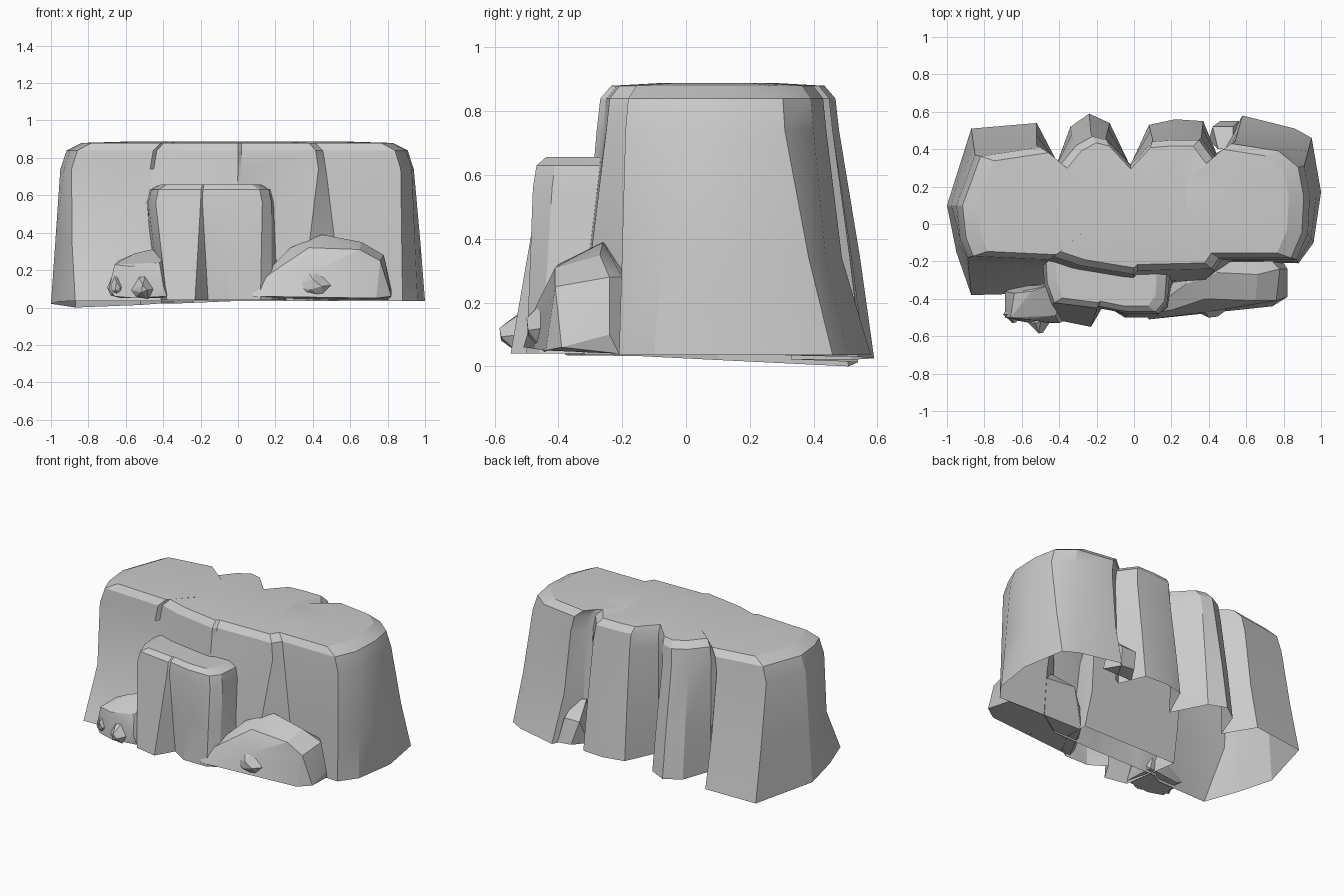
import bpy, bmesh
from mathutils import Vector


def finish(name, bm, angle=0.42):
    bmesh.ops.recalc_face_normals(bm, faces=bm.faces[:])
    me = bpy.data.meshes.new(name)
    bm.to_mesh(me)
    bm.free()
    ob = bpy.data.objects.new(name, me)
    bpy.context.collection.objects.link(ob)
    bpy.ops.object.select_all(action='DESELECT')
    ob.select_set(True)
    bpy.context.view_layer.objects.active = ob
    bpy.ops.object.shade_smooth_by_angle(angle=angle)
    return ob


def loft(name, outline, base_z, levels, centre):
    """Rock wall, open below. Outline rows: base x, y, top x, y, blend at the ledge.
    Levels: (z, blend or None for the ledge, x shrink, y shrink)."""
    bm = bmesh.new()
    rings = []
    for z, t, sx, sy in levels:
        ring = []
        for bx, by, tx, ty, k in outline:
            p = Vector((bx, by)).lerp(Vector((tx, ty)), k if t is None else t)
            h = base_z(bx, by) if z == 0 else z
            ring.append(bm.verts.new((centre[0] + (p.x - centre[0]) * sx,
                                      centre[1] + (p.y - centre[1]) * sy, h)))
        rings.append(ring)
    n = len(outline)
    for a, b in zip(rings, rings[1:]):
        for i in range(n):
            j = (i + 1) % n
            bm.faces.new((a[i], a[j], b[j], b[i]))
    cap = bm.faces.new(rings[-1])
    bmesh.ops.triangulate(bm, faces=[cap])
    return finish(name, bm)


def boulder(name, points):
    bm = bmesh.new()
    for p in points:
        bm.verts.new(p)
    res = bmesh.ops.convex_hull(bm, input=bm.verts[:])
    junk = {v for v in res["geom_interior"] if isinstance(v, bmesh.types.BMVert)}
    bmesh.ops.delete(bm, geom=list(junk), context='VERTS')
    bmesh.ops.dissolve_limit(bm, angle_limit=0.12, verts=bm.verts[:], edges=bm.edges[:])
    return finish(name, bm, 0.35)


# Main cliff, front edge left to right, then the fluted back right to left
cliff = [
    (-0.87, -0.38, -0.89, -0.18, 0.85), (-0.50, -0.37, -0.47, -0.20, 0.75),
    (-0.44, -0.33, -0.45, -0.18, 0.5), (-0.30, -0.33, -0.30, -0.23, 0.45),
    (-0.02, -0.33, 0.00, -0.28, 0.3), (0.03, -0.33, 0.02, -0.26, 0.3),
    (0.36, -0.32, 0.43, -0.25, 0.3), (0.54, -0.20, 0.47, -0.19, 0.3),
    (0.88, -0.21, 0.87, -0.19, 0.45), (0.96, -0.10, 0.93, -0.05, 0.45),
    (1.00, 0.17, 0.94, 0.15, 0.4), (0.95, 0.46, 0.91, 0.31, 0.5),
    (0.86, 0.51, 0.80, 0.40, 0.65), (0.58, 0.58, 0.54, 0.44, 0.65),
    (0.48, 0.40, 0.48, 0.37, 0.5), (0.44, 0.38, 0.44, 0.35, 0.5),
    (0.37, 0.55, 0.36, 0.46, 0.4), (0.22, 0.56, 0.22, 0.46, 0.4),
    (0.08, 0.53, 0.10, 0.45, 0.4), (-0.02, 0.31, -0.02, 0.32, 0.4),
    (-0.13, 0.54, -0.15, 0.46, 0.4), (-0.24, 0.59, -0.23, 0.48, 0.4),
    (-0.34, 0.52, -0.32, 0.43, 0.4), (-0.41, 0.33, -0.41, 0.32, 0.4),
    (-0.52, 0.54, -0.52, 0.42, 0.55), (-0.87, 0.51, -0.85, 0.37, 0.5),
    (-1.00, 0.10, -0.95, 0.10, 0.45), (-0.95, -0.15, -0.93, -0.08, 0.6),
]
loft("main_cliff", cliff,
     lambda x, y: 0.035 - 0.035 * max(0, min(1, -x / 0.85)) * max(0, min(1, (y + 0.2) / 0.7)),
     [(0, 0, 1, 1), (0.34, None, 1, 1), (0.74, 1, 1, 1),
      (0.84, 1, 0.965, 0.97), (0.88, 1, 0.88, 0.88), (0.888, 1, 0.6, 0.5)], (0, 0.10))

# Lower buttress standing in front of the cliff
buttress = [
    (-0.44, -0.15, -0.49, -0.15, 0.6), (-0.40, -0.40, -0.48, -0.32, 0.6),
    (-0.38, -0.52, -0.44, -0.43, 0.5), (-0.23, -0.55, -0.20, -0.46, 0.5),
    (-0.16, -0.43, -0.19, -0.45, 0.5), (-0.05, -0.50, -0.03, -0.48, 0.5),
    (0.12, -0.50, 0.13, -0.48, 0.5), (0.18, -0.46, 0.18, -0.42, 0.6),
    (0.26, -0.32, 0.19, -0.28, 0.8), (0.26, -0.15, 0.19, -0.15, 0.8),
]
loft("front_buttress", buttress, lambda x, y: 0.04,
     [(0, 0, 1, 1), (0.30, None, 1, 1), (0.56, 1, 1, 1),
      (0.63, 1, 0.95, 0.96), (0.657, 1, 0.8, 0.85)], (-0.15, -0.2))

# Fallen boulders along the foot of the wall
boulder("right_boulder", [
    (0.06, -0.48, 0.10), (0.08, -0.51, 0.06), (0.20, -0.46, 0.20), (0.20, -0.25, 0.18),
    (0.28, -0.32, 0.32), (0.45, -0.26, 0.39), (0.66, -0.27, 0.35), (0.38, -0.40, 0.32),
    (0.65, -0.41, 0.31), (0.78, -0.24, 0.28), (0.76, -0.41, 0.25), (0.82, -0.39, 0.06),
    (0.82, -0.24, 0.10), (0.74, -0.44, 0.05), (0.45, -0.48, 0.06), (0.40, -0.47, 0.19),
    (0.25, -0.20, 0.04), (0.80, -0.21, 0.04), (0.30, -0.20, 0.32), (0.74, -0.20, 0.28)])
boulder("left_boulder", [
    (-0.69, -0.36, 0.10), (-0.69, -0.50, 0.10), (-0.66, -0.50, 0.23), (-0.64, -0.37, 0.25),
    (-0.55, -0.36, 0.29), (-0.46, -0.33, 0.31), (-0.39, -0.42, 0.27), (-0.42, -0.49, 0.24),
    (-0.58, -0.51, 0.22), (-0.38, -0.52, 0.06), (-0.36, -0.35, 0.10), (-0.66, -0.51, 0.06),
    (-0.55, -0.53, 0.05), (-0.40, -0.53, 0.12), (-0.62, -0.33, 0.05), (-0.38, -0.30, 0.05)])


# Small stones: eight-sided nuggets placed by centre and size
def stone(name, c, s):
    shape = [(-1, 0.2, -0.2), (-0.3, 0.1, 0.95), (0.2, 0.3, 1), (1, 0.2, -0.1),
             (0.5, 0.1, -1), (-0.6, 0.2, -0.8), (0.0, -1, 0.25), (0.4, -0.9, -0.2),
             (-0.1, -0.9, -0.4), (-0.5, 1, 0.5), (0.6, 1, 0.4), (0, 1, -0.8)]
    boulder(name, [[c[i] + p[i] * s[i] for i in range(3)] for p in shape])


stone("right_stone", (0.40, -0.45, 0.13), (0.12, 0.05, 0.085))
stone("left_stone", (-0.51, -0.535, 0.105), (0.06, 0.05, 0.06))
stone("left_side_stone", (-0.65, -0.49, 0.12), (0.05, 0.04, 0.07))

# Wedge rock set in the cleft at the back
boulder("back_boulder", [
    (0.40, 0.45, 0.04), (0.62, 0.45, 0.04), (0.46, 0.55, 0.05), (0.56, 0.55, 0.04),
    (0.42, 0.52, 0.20), (0.53, 0.52, 0.20), (0.45, 0.40, 0.30), (0.53, 0.40, 0.28)])
